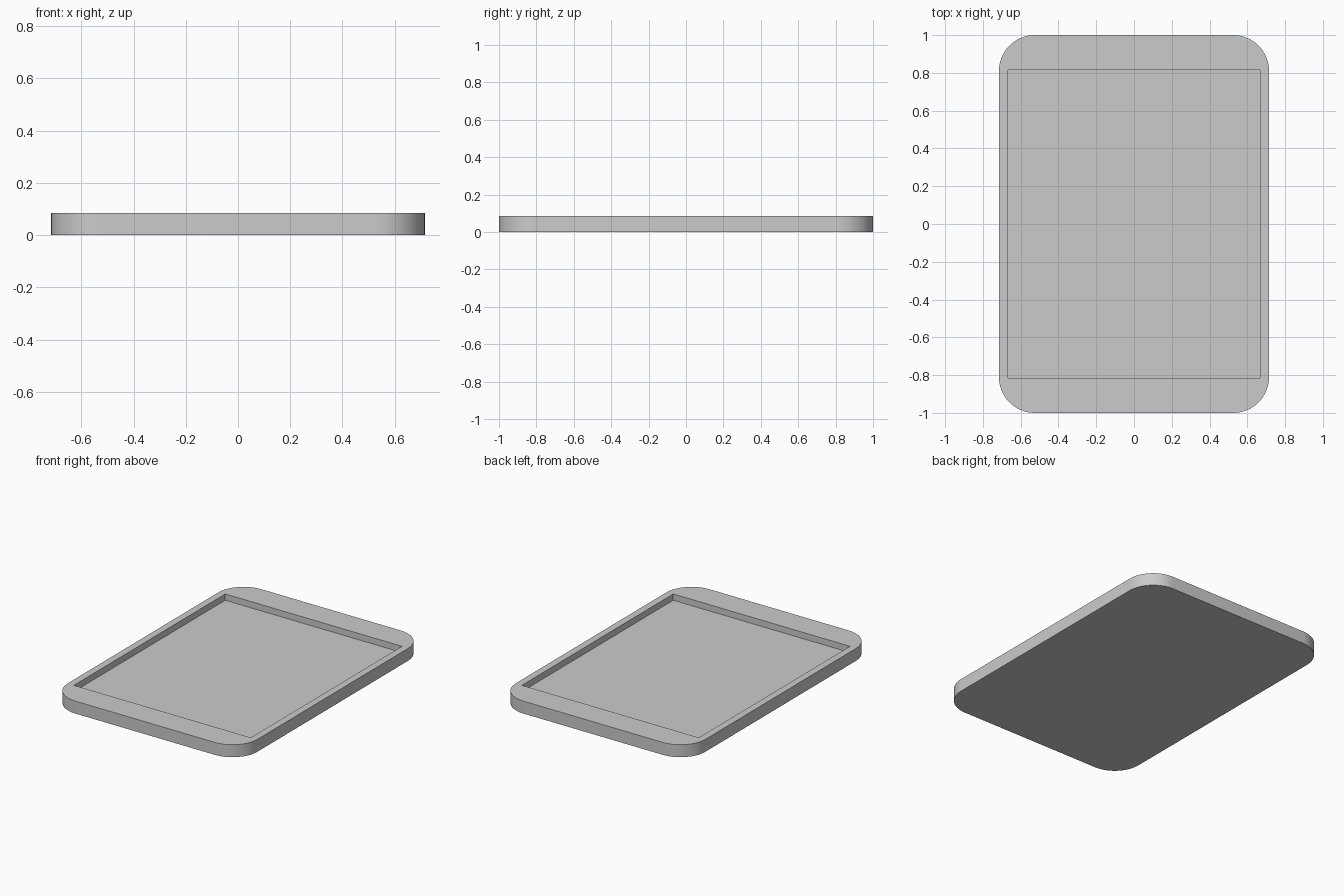
import bpy
import bmesh
from math import cos, sin, pi, radians

default_cube = bpy.data.objects.get("Cube")
if default_cube:
    bpy.data.objects.remove(default_cube, do_unlink=True)

HALF_X, HALF_Y, HEIGHT = 0.715, 1.0, 0.085
CORNER_RADIUS, CORNER_STEPS = 0.19, 16
RECESS_X, RECESS_Y, FLOOR_Z = 0.667, 0.815, 0.042


def flat_material(name, rgb):
    mat = bpy.data.materials.new(name)
    mat.use_nodes = True
    mat.diffuse_color = (*rgb, 1)
    mat.node_tree.nodes["Principled BSDF"].inputs["Base Color"].default_value = (*rgb, 1)
    return mat


def rounded_outline(hx, hy, radius, steps):
    """Counter-clockwise rounded rectangle, one arc per corner."""
    points = []
    for i, (sx, sy) in enumerate(((1, 1), (-1, 1), (-1, -1), (1, -1))):
        for k in range(steps + 1):
            a = (i + k / steps) * pi / 2
            points.append((sx * (hx - radius) + radius * cos(a),
                           sy * (hy - radius) + radius * sin(a)))
    return points


def prism(name, outline, z0, z1):
    bm = bmesh.new()
    base = bm.faces.new([bm.verts.new((x, y, z0)) for x, y in outline])
    top = bmesh.ops.extrude_face_region(bm, geom=[base], use_keep_orig=True)["geom"]
    verts = [g for g in top if isinstance(g, bmesh.types.BMVert)]
    bmesh.ops.translate(bm, verts=verts, vec=(0, 0, z1 - z0))
    bmesh.ops.recalc_face_normals(bm, faces=bm.faces[:])
    mesh = bpy.data.meshes.new(name)
    bm.to_mesh(mesh)
    bm.free()
    obj = bpy.data.objects.new(name, mesh)
    bpy.context.collection.objects.link(obj)
    return obj


# Rounded slab
tray = prism("tray_body", rounded_outline(HALF_X, HALF_Y, CORNER_RADIUS, CORNER_STEPS), 0, HEIGHT)
tray.data.materials.append(flat_material("light_grey", (0.6, 0.6, 0.6)))

# Square-cornered recess cut into the top
corners = [(sx * RECESS_X, sy * RECESS_Y) for sx, sy in ((1, 1), (-1, 1), (-1, -1), (1, -1))]
cutter = prism("recess_cutter", corners, FLOOR_Z, HEIGHT + 0.1)
cutter.hide_render = True

cut = tray.modifiers.new("recess", "BOOLEAN")
cut.operation = "DIFFERENCE"
cut.solver = "EXACT"
cut.object = cutter

bpy.ops.object.select_all(action="DESELECT")
bpy.context.view_layer.objects.active = tray
tray.select_set(True)
bpy.ops.object.modifier_apply(modifier=cut.name)
bpy.data.objects.remove(cutter, do_unlink=True)

# Smooth corners, sharp rims
bpy.ops.object.shade_smooth_by_angle(angle=radians(30))
